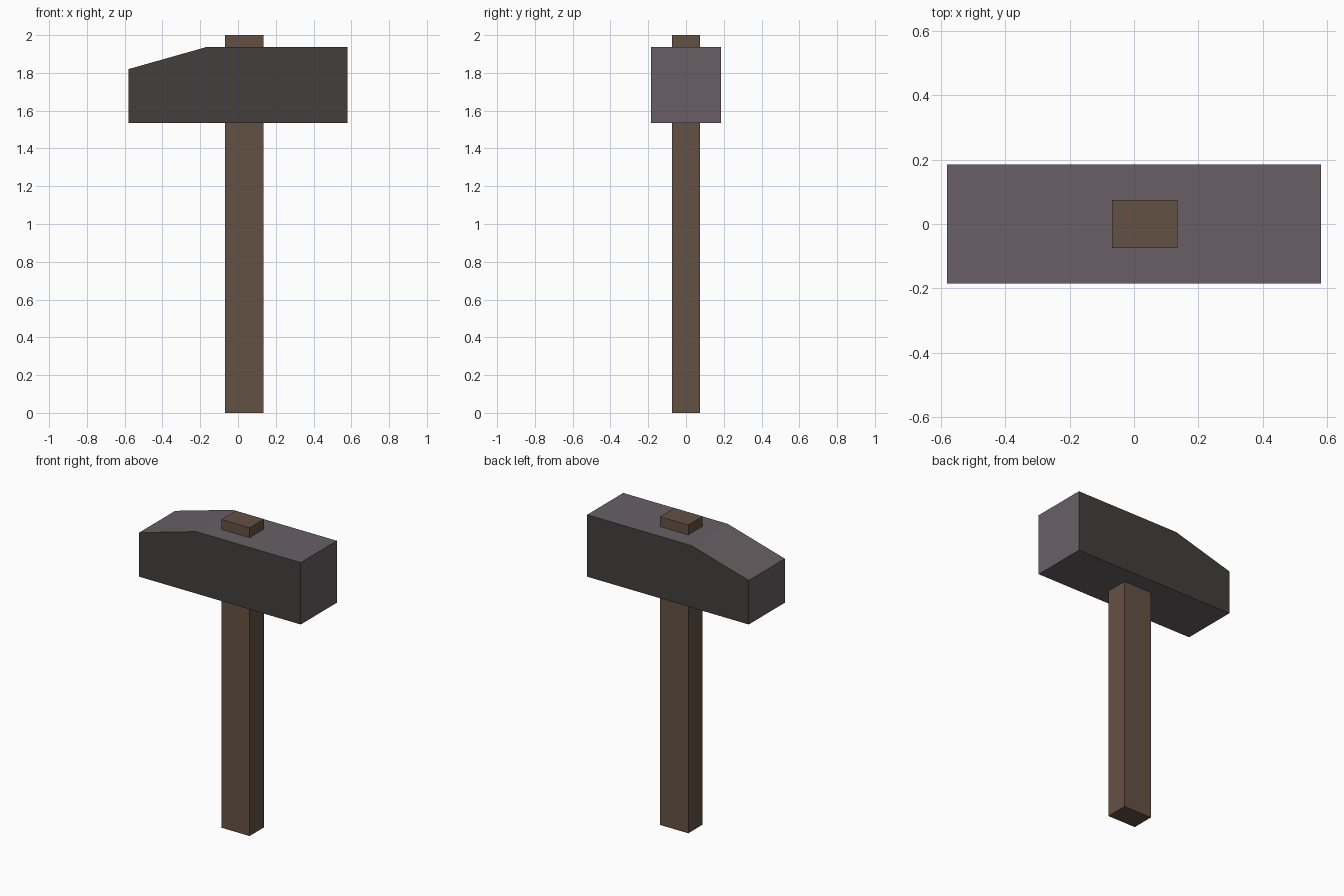
import bpy, bmesh

if "Cube" in bpy.data.objects:
    bpy.data.objects.remove(bpy.data.objects["Cube"])


def material(name, srgb):
    lin = [((c / 255 + 0.055) / 1.055) ** 2.4 for c in srgb]
    m = bpy.data.materials.new(name)
    m.diffuse_color = (*lin, 1)
    m.use_nodes = True
    m.node_tree.nodes["Principled BSDF"].inputs["Base Color"].default_value = m.diffuse_color
    return m


def extruded(name, profile, half_depth, mats):
    """Extrude an XZ profile symmetrically along Y."""
    bm = bmesh.new()
    face = bm.faces.new([bm.verts.new((x, -half_depth, z)) for x, z in profile])
    new = bmesh.ops.extrude_face_region(bm, geom=[face])["geom"]
    verts = [v for v in new if isinstance(v, bmesh.types.BMVert)]
    bmesh.ops.translate(bm, verts=verts, vec=(0, 2 * half_depth, 0))
    bmesh.ops.recalc_face_normals(bm, faces=bm.faces)
    # the two flat sides use the last material, the rest the first
    for f in bm.faces:
        f.material_index = len(mats) - 1 if abs(f.normal.y) > 0.9 else 0
    mesh = bpy.data.meshes.new(name)
    bm.to_mesh(mesh)
    bm.free()
    for m in mats:
        mesh.materials.append(m)
    ob = bpy.data.objects.new(name, mesh)
    bpy.context.collection.objects.link(ob)
    return ob


wood = material("brown wood", (100, 81, 68))
steel = material("grey steel", (104, 95, 100))
dark_steel = material("dark steel", (68, 62, 62))

# Handle, running up through the head
extruded("handle", [(-0.068, 0), (0.135, 0), (0.135, 2), (-0.068, 2)], 0.074, [wood])

# Head with one sloping top corner and darker sides
extruded("hammer_head",
         [(-0.58, 1.534), (0.58, 1.534), (0.58, 1.936), (-0.17, 1.936), (-0.58, 1.82)],
         0.185, [steel, dark_steel])
